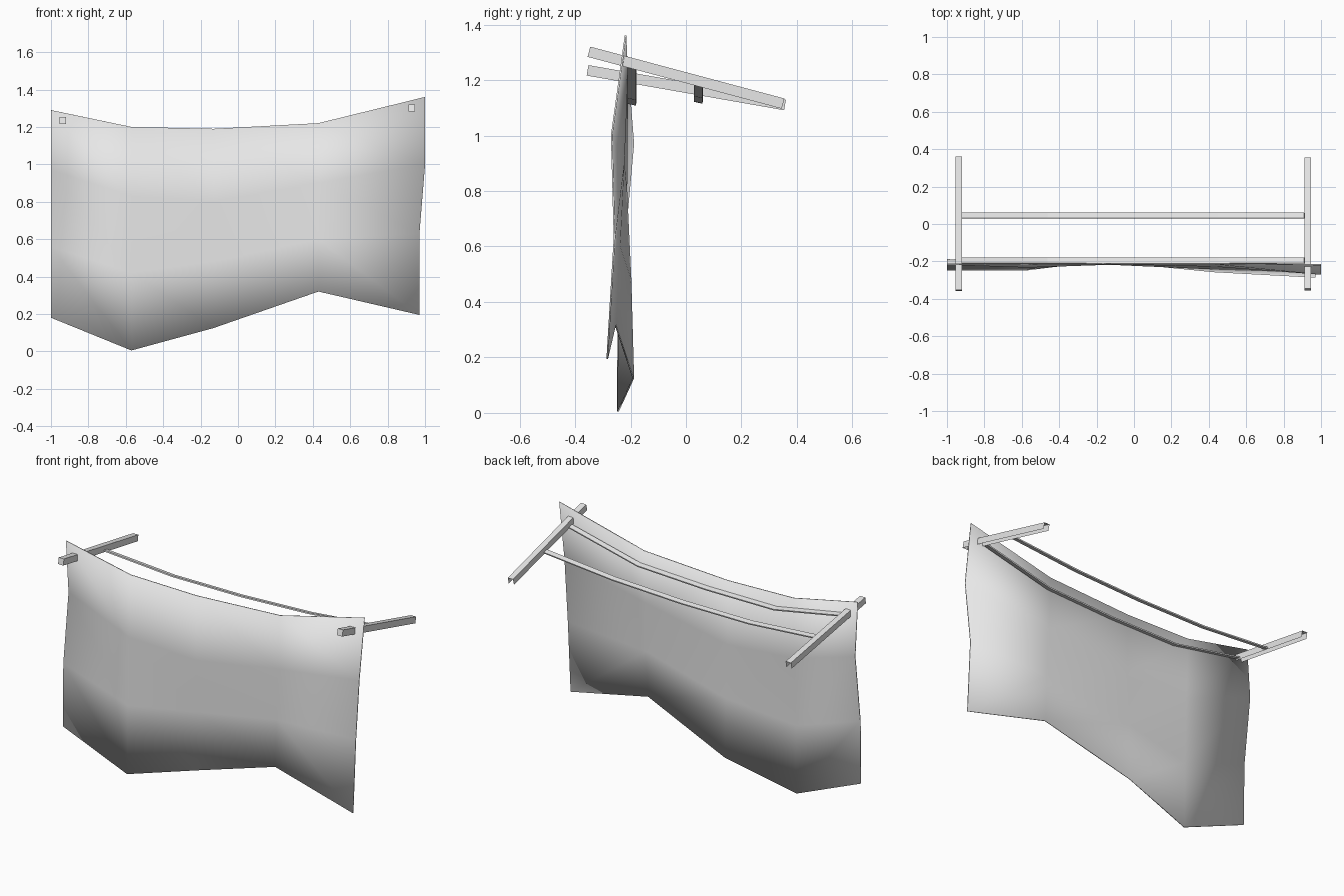
import bpy
import bmesh
from mathutils import Vector

if "Cube" in bpy.data.objects:
    bpy.data.objects.remove(bpy.data.objects["Cube"], do_unlink=True)


def make_material(name, rgb):
    mat = bpy.data.materials.new(name)
    mat.use_nodes = True
    mat.diffuse_color = (*rgb, 1)
    mat.node_tree.nodes["Principled BSDF"].inputs["Base Color"].default_value = (*rgb, 1)
    return mat


grey = make_material("plain grey", (0.8, 0.8, 0.8))


def finish(name, bm, smooth=False):
    mesh = bpy.data.meshes.new(name)
    bm.to_mesh(mesh)
    bm.free()
    mesh.materials.append(grey)
    obj = bpy.data.objects.new(name, mesh)
    bpy.context.collection.objects.link(obj)
    for poly in mesh.polygons:
        poly.use_smooth = smooth
    return obj


def grid_surface(rows):
    """Join rows of points into a quad sheet."""
    bm = bmesh.new()
    grid = [[bm.verts.new(p) for p in row] for row in rows]
    for a, b in zip(grid, grid[1:]):
        for i in range(len(a) - 1):
            bm.faces.new((a[i], a[i + 1], b[i + 1], b[i]))
    return bm


# Hanging cloth: each column lists x, y, z from top to bottom
columns = [
    [(-1, -.215, 1.29), (-1, -.19, .97), (-1, -.24, .56), (-1, -.245, .18)],
    [(-.57, -.215, 1.2), (-.57, -.23, .83), (-.57, -.24, .42), (-.57, -.245, .005)],
    [(-.13, -.212, 1.19), (-.13, -.215, .8), (-.13, -.2, .48), (-.13, -.19, .125)],
    [(.43, -.212, 1.22), (.43, -.225, .9), (.43, -.24, .6), (.43, -.255, .32)],
    [(1, -.218, 1.36), (1, -.268, 1.0), (.97, -.258, .63), (.97, -.284, .195)],
]
cloth = finish("hanging_cloth", grid_surface(columns), smooth=True)
thick = cloth.modifiers.new("cloth thickness", "SOLIDIFY")
thick.thickness = 0.006
thick.offset = 0
bpy.context.view_layer.objects.active = cloth
cloth.select_set(True)
bpy.ops.object.shade_smooth_by_angle()


# Sloping arms: channels closed at the front, open below and behind
def arm(name, x, front, back, width=0.035, height=0.038):
    axis = Vector((0, back[0] - front[0], back[1] - front[1])).normalized()
    up = Vector((0, -axis.z, axis.y)) * height / 2
    side = Vector((width / 2, 0, 0))
    bm = bmesh.new()
    ends = []
    for y, z in (front, back):
        c = Vector((x, y, z))
        ends.append([bm.verts.new(c + sx * side + sz * up)
                     for sx, sz in ((-1, -1), (-1, 1), (1, 1), (1, -1))])
    a, b = ends
    for i in range(3):
        bm.faces.new((a[i], a[i + 1], b[i + 1], b[i]))
    bm.faces.new(a[::-1])
    bmesh.ops.recalc_face_normals(bm, faces=bm.faces[:])
    return finish(name, bm)


arm("right_arm", -.937, (-.355, 1.235), (.357, 1.11))
arm("left_arm", .928, (-.35, 1.302), (.35, 1.115))


# Sagging cross strips between the arms
def strip(name, y, heights, width=0.03, slope=-0.22):
    rows = []
    for side in (-1, 1):
        dy = side * width / 2
        rows.append([(-.92 + 1.83 * i / 4, y + dy, z + slope * dy)
                     for i, z in enumerate(heights)])
    obj = finish(name, grid_surface(rows))
    mod = obj.modifiers.new("strip thickness", "SOLIDIFY")
    mod.thickness = 0.008
    mod.offset = 0
    return obj


strip("front_strip", -.195, (1.2, 1.115, 1.115, 1.135, 1.245))
strip("rear_strip", .045, (1.155, 1.122, 1.123, 1.142, 1.185))
